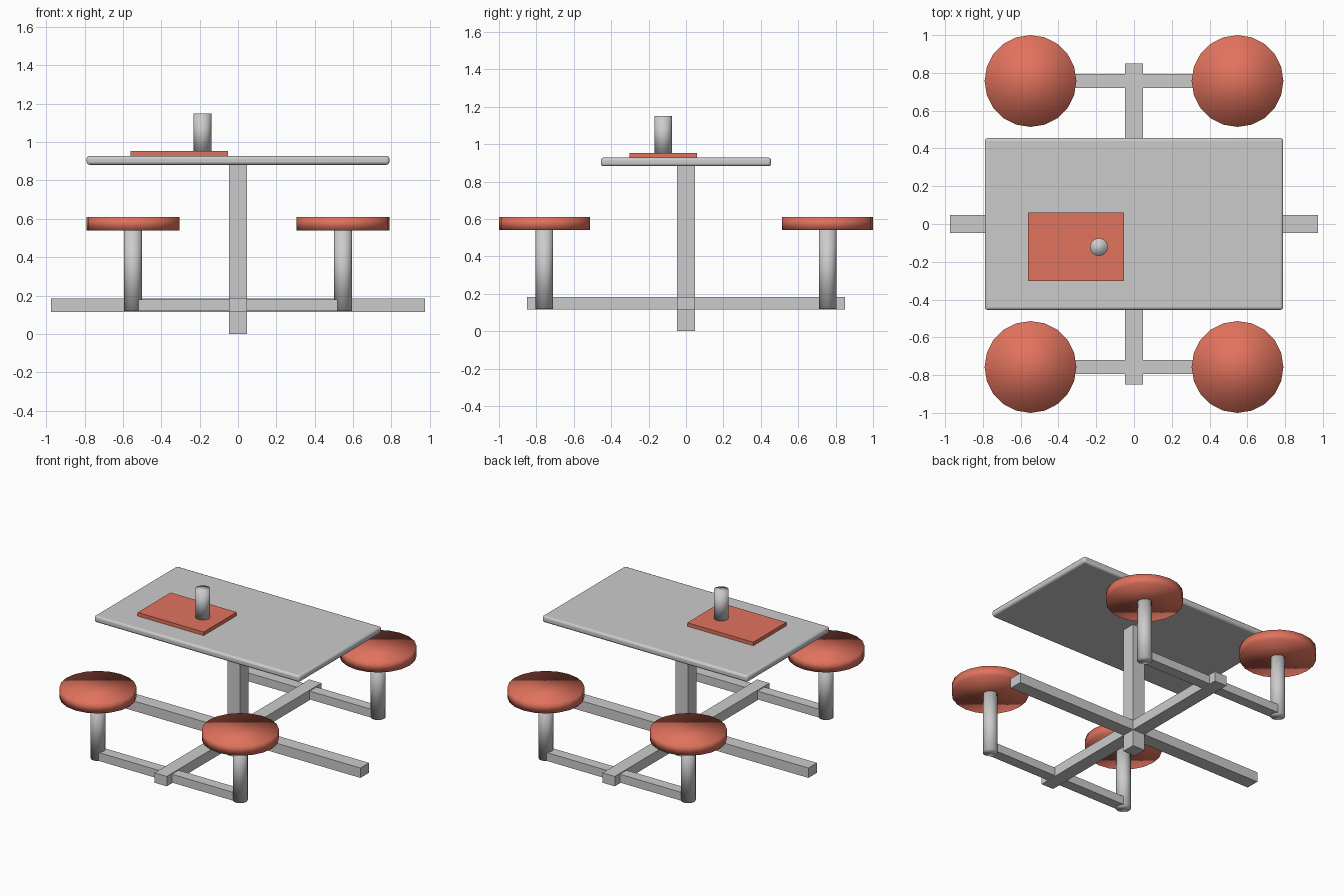
import bpy

if "Cube" in bpy.data.objects:
    bpy.data.objects.remove(bpy.data.objects["Cube"])

red = bpy.data.materials.new("red")
red.diffuse_color = (0.75, 0.17, 0.11, 1)
red.use_nodes = True
red.node_tree.nodes["Principled BSDF"].inputs["Base Color"].default_value = red.diffuse_color


def finish(ob, name, mat=None):
    ob.name = name
    if mat:
        ob.data.materials.append(mat)
    return ob


def box(name, x, y, z, mat=None):
    """Box from (min, max) ranges."""
    bpy.ops.mesh.primitive_cube_add(size=1, location=[sum(r) / 2 for r in (x, y, z)])
    ob = bpy.context.object
    ob.scale = [r[1] - r[0] for r in (x, y, z)]
    bpy.ops.object.transform_apply(location=False, rotation=False, scale=True)
    return finish(ob, name, mat)


def cylinder(name, x, y, r, z, sides, mat=None):
    """Fully smooth-shaded upright cylinder."""
    bpy.ops.mesh.primitive_cylinder_add(vertices=sides, radius=r, depth=z[1] - z[0],
                                        location=(x, y, sum(z) / 2))
    bpy.ops.object.shade_smooth()
    return finish(bpy.context.object, name, mat)


# Table top with rounded rim
top = box("table_top", (-0.79, 0.79), (-0.455, 0.455), (0.882, 0.928))
bevel = top.modifiers.new("rim", 'BEVEL')
bevel.width = 0.015
bevel.segments = 3
bpy.ops.object.shade_smooth_by_angle()

# Central post and crossed floor beams
W = 0.047
box("centre_post", (-W, W), (-W, W), (0, 0.89))
box("long_beam", (-0.975, 0.975), (-W, W), (0.115, 0.184))
box("cross_beam", (-W, W), (-0.85, 0.85), (0.115, 0.184))

# Seat bars, seat posts and seats
for sy, side in ((-1, "front"), (1, "back")):
    y = sy * 0.757
    box(side + "_seat_bar", (-0.54, 0.54), (y - 0.037, y + 0.037), (0.12, 0.178))
    for sx, end in ((-1, "left"), (1, "right")):
        x = sx * 0.548
        cylinder(f"{side}_{end}_seat_post", x, y, 0.047, (0.118, 0.545), 20)
        cylinder(f"{side}_{end}_seat", x, y, 0.243, (0.54, 0.61), 20, red)

# Place mat and cup
box("place_mat", (-0.56, -0.052), (-0.303, 0.06), (0.925, 0.953), red)
cylinder("cup", -0.186, -0.122, 0.047, (0.95, 1.15), 20)
